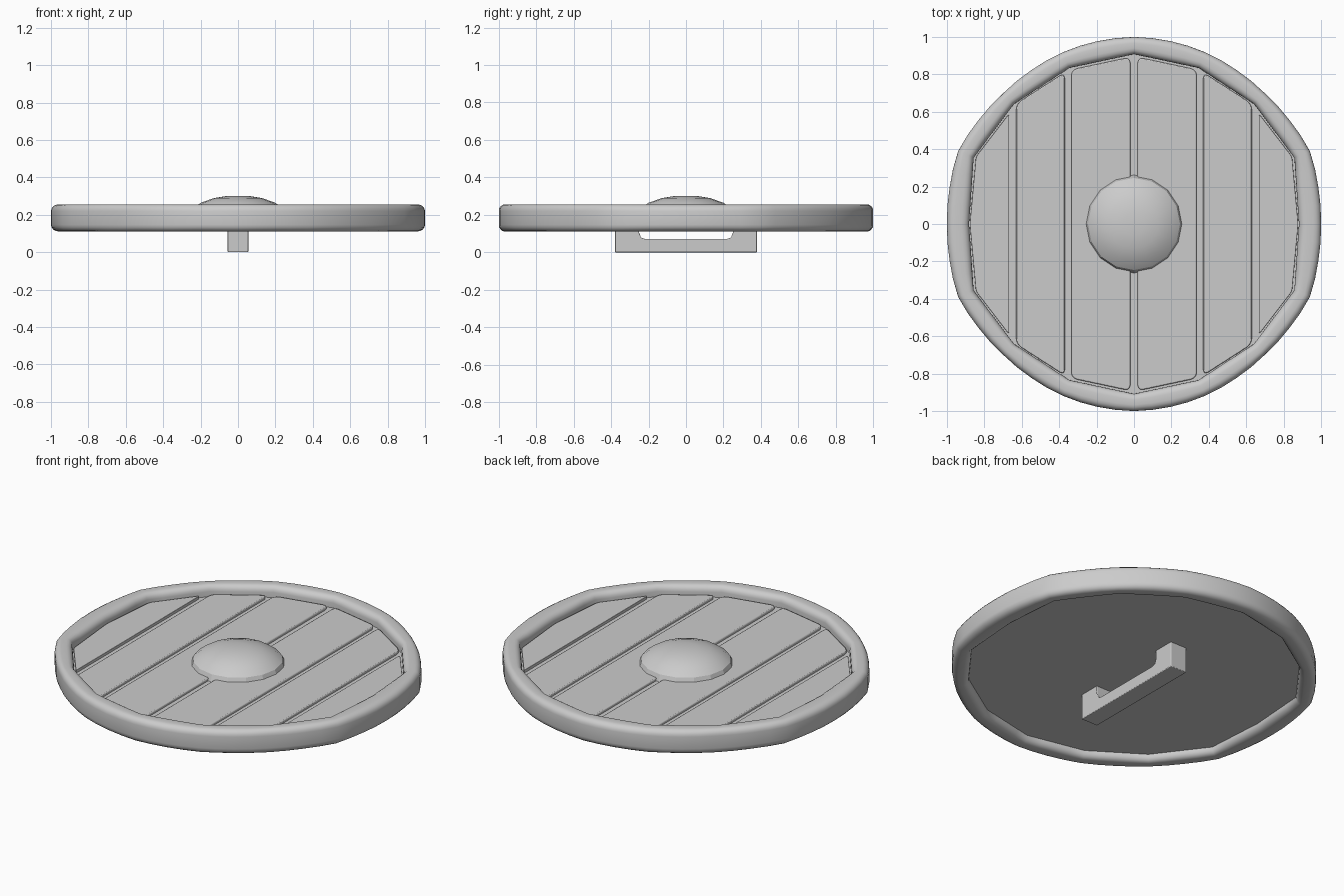
import bpy, bmesh, math
from math import pi, sin, cos, radians

if "Cube" in bpy.data.objects:
    bpy.data.objects.remove(bpy.data.objects["Cube"])


def finish(name, bm, bevel=0.0, smooth=35):
    bmesh.ops.recalc_face_normals(bm, faces=bm.faces)
    me = bpy.data.meshes.new(name)
    bm.to_mesh(me)
    bm.free()
    ob = bpy.data.objects.new(name, me)
    bpy.context.collection.objects.link(ob)
    if bevel:
        m = ob.modifiers.new("edge_bevel", 'BEVEL')
        m.width, m.segments = bevel, 2
        m.limit_method, m.angle_limit = 'ANGLE', radians(40)
    bpy.ops.object.select_all(action='DESELECT')
    ob.select_set(True)
    bpy.context.view_layer.objects.active = ob
    if smooth:
        bpy.ops.object.shade_smooth_by_angle(angle=radians(smooth))
    return ob


def prism(bm, pts, z0, z1):
    lo = [bm.verts.new((x, y, z0)) for x, y in pts]
    hi = [bm.verts.new((x, y, z1)) for x, y in pts]
    bm.faces.new(lo[::-1])
    bm.faces.new(hi)
    n = len(pts)
    for i in range(n):
        j = (i + 1) % n
        bm.faces.new((lo[i], lo[j], hi[j], hi[i]))


# Rim outline as radius over angle, mirrored into all four quadrants
OUTER = [(0, 1.0), (11.25, 1.005), (22.5, 1.018), (33.75, 1.0),
         (45, 0.989), (56.25, 0.989), (67.5, 0.994), (90, 1.0)]
INNER = [(0, 0.882), (22.5, 0.928), (45, 0.907), (67.5, 0.903), (90, 0.908)]


def fold(a):
    a = a % 180
    return 180 - a if a > 90 else a


def outer(a):
    a = fold(a)
    for (a0, r0), (a1, r1) in zip(OUTER, OUTER[1:]):
        if a <= a1:
            return r0 + (r1 - r0) * (a - a0) / (a1 - a0)


def inner(a):
    # straight chords between the inner corners
    a = fold(a)
    for (a0, r0), (a1, r1) in zip(INNER, INNER[1:]):
        if a <= a1:
            t = radians(a)
            p, q = radians(a0), radians(a1)
            return r0 * r1 * sin(q - p) / (r0 * sin(t - p) + r1 * sin(q - t))


# Rim: rounded rectangular section swept around the outline
section = []
for cu, cz, start in ((0.65, 0.22, 0), (0.35, 0.22, 90), (0.35, 0.147, 180), (0.65, 0.147, 270)):
    for k in range(5):
        a = radians(start + k * 22.5)
        section.append((cu + 0.35 * cos(a), cz + 0.036 * sin(a)))
bm = bmesh.new()
rings = []
N = 64
for i in range(N):
    a = 360 * i / N
    ri, ro = inner(a), outer(a)
    ring = []
    for u, z in section:
        r = ri + (ro - ri) * u
        ring.append(bm.verts.new((r * cos(radians(a)), r * sin(radians(a)), z)))
    rings.append(ring)
M = len(section)
for i in range(N):
    p, q = rings[i], rings[(i + 1) % N]
    for k in range(M):
        bm.faces.new((p[k], q[k], q[(k + 1) % M], p[(k + 1) % M]))
finish("rim", bm)

# Backing board under the planks, reaching into the rim
bm = bmesh.new()
board = [((inner(a) + 0.02) * cos(radians(a)), (inner(a) + 0.02) * sin(radians(a)))
         for a in [22.5 * i for i in range(16)]]
prism(bm, board, 0.153, 0.19)
finish("backing_board", bm, smooth=0)


# Planks: ends follow the rim, corners rounded
def plank(name, pts, corner=0.03):
    bm = bmesh.new()
    prism(bm, pts, 0.18, 0.207)
    uprights = [e for e in bm.edges if abs(e.verts[0].co.z - e.verts[1].co.z) > 0.01]
    bmesh.ops.bevel(bm, geom=uprights, offset=corner, segments=3, profile=0.5, affect='EDGES')
    finish(name, bm, bevel=0.006)


for s, side in ((-1, "left"), (1, "right")):
    for label, half in (("inner", [(0.02, 0.892), (0.335, 0.825)]),
                        ("middle", [(0.37, 0.81), (0.63, 0.643)])):
        pts = [(s * x, y) for x, y in half] + [(s * x, -y) for x, y in half[::-1]]
        plank(f"{side}_{label}_plank", pts)
    half = [(0.668, 0.59), (0.845, 0.36), (0.878, 0.0)]
    pts = [(s * x, y) for x, y in half] + [(s * x, -y) for x, y in half[-2::-1]]
    plank(f"{side}_outer_plank", pts, 0.015)

# Central boss: low faceted dome
bm = bmesh.new()
levels = []
for t in (0, 20, 40, 60, 77):
    r, z = 0.262 * cos(radians(t)), 0.192 + 0.112 * sin(radians(t))
    levels.append([bm.verts.new((r * cos(pi * i / 8), r * sin(pi * i / 8), z)) for i in range(16)])
for lo, hi in zip(levels, levels[1:]):
    for i in range(16):
        j = (i + 1) % 16
        bm.faces.new((lo[i], lo[j], hi[j], hi[i]))
bm.faces.new(levels[-1])
bm.faces.new(levels[0][::-1])
finish("boss", bm, smooth=20)

# Handle: U-shaped grip on the back
half = [(0.38, 0.0), (0.38, 0.16), (0.25, 0.16), (0.25, 0.105), (0.24, 0.078), (0.215, 0.07)]
grip = half + [(-y, z) for y, z in half[::-1]]
bm = bmesh.new()
left = [bm.verts.new((-0.055, y, z)) for y, z in grip]
right = [bm.verts.new((0.055, y, z)) for y, z in grip]
bm.faces.new(left)
bm.faces.new(right[::-1])
for i in range(len(grip)):
    j = (i + 1) % len(grip)
    bm.faces.new((left[i], left[j], right[j], right[i]))
finish("handle", bm, bevel=0.004, smooth=30)
